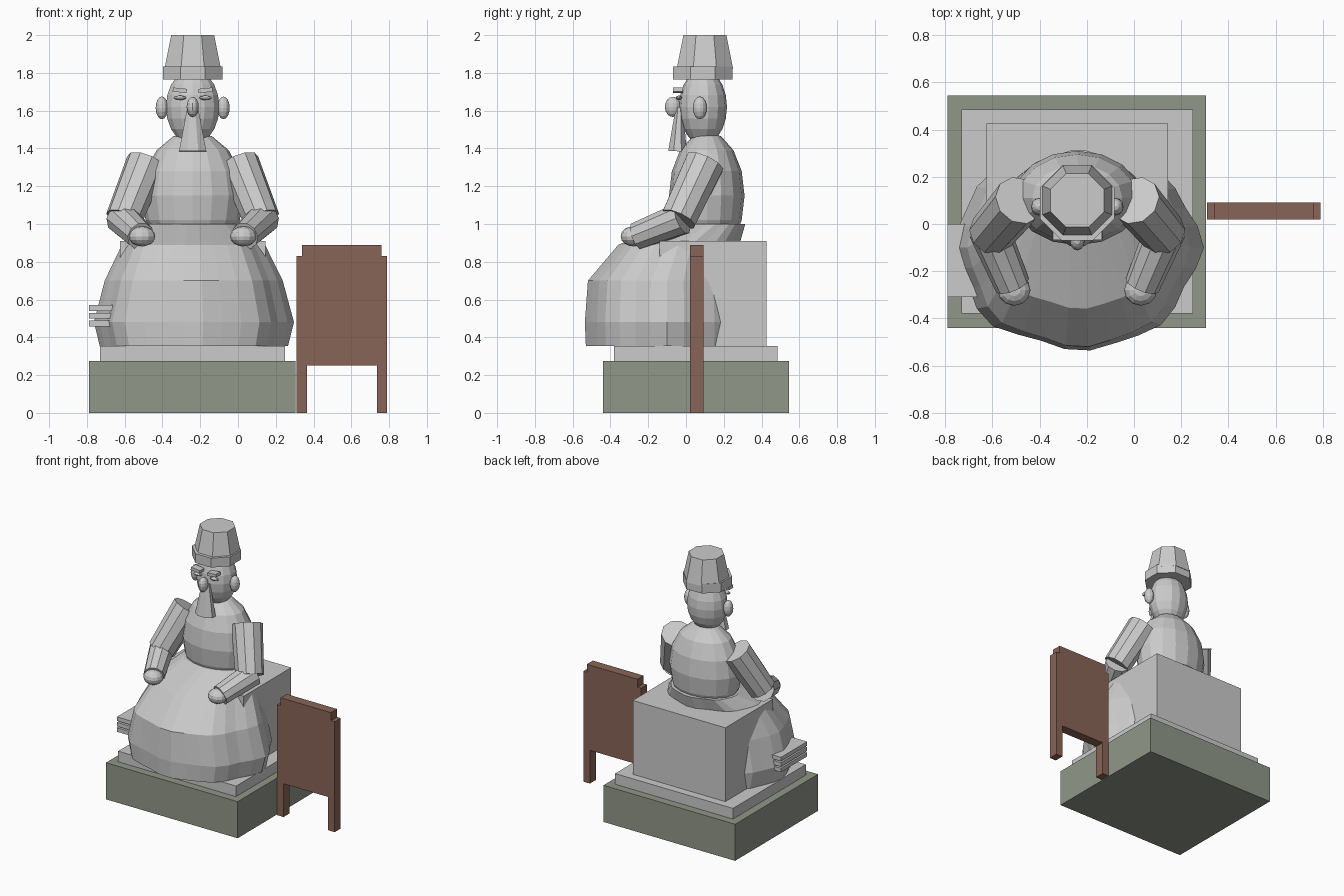
import bpy, bmesh, math
from mathutils import Vector, Matrix

if "Cube" in bpy.data.objects:
    bpy.data.objects.remove(bpy.data.objects["Cube"])

CX = -0.24  # symmetry plane of the seated figure


def material(name, rgb):
    m = bpy.data.materials.new(name)
    m.diffuse_color = (*rgb, 1)
    m.use_nodes = True
    m.node_tree.nodes["Principled BSDF"].inputs["Base Color"].default_value = m.diffuse_color
    return m


GREEN = material("green_stone", (0.28, 0.31, 0.25))
BROWN = material("brown_wood", (0.25, 0.13, 0.095))


def finish(name, bm, mat=None):
    bmesh.ops.recalc_face_normals(bm, faces=bm.faces)
    me = bpy.data.meshes.new(name)
    bm.to_mesh(me)
    bm.free()
    ob = bpy.data.objects.new(name, me)
    bpy.context.collection.objects.link(ob)
    if mat:
        me.materials.append(mat)
    return ob


def box(name, lo, hi, mat=None, tilt=0):
    lo, hi = Vector(lo), Vector(hi)
    bm = bmesh.new()
    m = (Matrix.Translation((lo + hi) / 2) @ Matrix.Rotation(tilt, 4, 'Y')
         @ Matrix.Diagonal((*(hi - lo), 1)))
    bmesh.ops.create_cube(bm, size=1, matrix=m)
    return finish(name, bm, mat)


def ball(name, c, r, seg=12, rings=8):
    bm = bmesh.new()
    m = Matrix.Translation(c) @ Matrix.Diagonal((*r, 1))
    bmesh.ops.create_uvsphere(bm, u_segments=seg, v_segments=rings, radius=1, matrix=m)
    return finish(name, bm)


def tube(name, a, b, ra, rb, sides=8, sy=1):
    """Tapered cylinder from point a (radius ra) to point b (radius rb)."""
    a, b = Vector(a), Vector(b)
    d = b - a
    bm = bmesh.new()
    m = (Matrix.Translation((a + b) / 2) @ d.to_track_quat('Z', 'Y').to_matrix().to_4x4()
         @ Matrix.Diagonal((1, sy, 1, 1)) @ Matrix.Rotation(math.pi / sides, 4, 'Z'))
    bmesh.ops.create_cone(bm, cap_ends=True, segments=sides, radius1=ra, radius2=rb,
                          depth=d.length, matrix=m)
    return finish(name, bm)


# Pedestal and seat
box("base", (-0.79, -0.44, 0), (0.305, 0.545, 0.275), GREEN)
box("plinth", (-0.73, -0.38, 0.275), (0.25, 0.485, 0.355))
box("seat_block", (-0.625, -0.14, 0.355), (0.145, 0.425, 0.91))

# Robe skirt: stacked oval rings with folds (z, centre y, x radius, y radius, fold depth)
rings = [(0.355, -0.10, 0.485, 0.425, 0.04), (0.48, -0.10, 0.515, 0.43, 0.04),
         (0.70, -0.10, 0.46, 0.415, 0.035), (0.89, -0.04, 0.37, 0.315, 0.035),
         (1.00, 0.115, 0.255, 0.195, 0.03)]
N = 30
bm = bmesh.new()
loops = []
for z, cy, rx, ry, fold in rings:
    loop = []
    for i in range(N):
        a = 2 * math.pi * i / N
        k = 1 + fold * (0.7 * math.cos(8 * a) + 0.4 * math.sin(5 * a + 1))
        loop.append(bm.verts.new((CX + rx * k * math.cos(a), cy + ry * k * math.sin(a), z)))
    loops.append(loop)
for lo, hi in zip(loops, loops[1:]):
    for i in range(N):
        j = (i + 1) % N
        bm.faces.new((lo[i], lo[j], hi[j], hi[i]))
bm.faces.new(loops[0])
bm.faces.new(loops[-1])
finish("robe_skirt", bm)

# Torso and head
ball("torso", (CX, 0.11, 1.15), (0.27, 0.20, 0.34), 16, 8)
ball("head", (CX, 0.09, 1.62), (0.145, 0.127, 0.2), 14, 10)
ball("nose", (CX, -0.07, 1.62), (0.032, 0.042, 0.053))
tube("beard", (CX, -0.045, 1.385), (CX, -0.035, 1.62), 0.078, 0.03, 8, 0.68)

# Hat
tube("hat_band", (CX, 0.088, 1.765), (CX, 0.088, 1.835), 0.171, 0.171)
tube("hat_crown", (CX, 0.1, 1.82), (CX, 0.1, 2.0), 0.162, 0.123)

# Paired parts on both sides of the figure
for s, side in ((-1, "left"), (1, "right")):
    def p(x, y, z):
        return (CX + s * x, y, z)
    tube("upper_arm_" + side, p(0.245, 0.1, 1.325), p(0.365, -0.04, 1.025), 0.108, 0.098, 10)
    tube("forearm_" + side, p(0.375, -0.02, 1.03), p(0.275, -0.26, 0.935), 0.088, 0.075, 10)
    ball("hand_" + side, p(0.268, -0.28, 0.935), (0.07, 0.066, 0.053))
    ball("ear_" + side, p(0.163, 0.073, 1.615), (0.033, 0.037, 0.06))
    ball("eye_" + side, p(0.068, -0.038, 1.668), (0.036, 0.016, 0.012), 10, 6)
    x = CX + s * 0.068
    box("eyebrow_" + side, (x - 0.037, -0.068, 1.697), (x + 0.037, -0.015, 1.719),
        tilt=-s * 0.1)

# Stacked slats beside the robe
for i in range(3):
    z = 0.458 + 0.041 * i
    box("slat_%d" % (i + 1), (-0.79, -0.31, z), (-0.63, 0.0, z + 0.03))

# Standing board: outline with two legs and a raised top
half = [(0.24, 0), (0.24, 0.83), (0.21, 0.83), (0.21, 0.89)]
outline = ([(0.185, 0.25), (0.185, 0)] + half
           + [(-x, z) for x, z in reversed(half)] + [(-0.185, 0), (-0.185, 0.25)])
bm = bmesh.new()
face = bm.faces.new([bm.verts.new((0.55 + x, 0.02, z)) for x, z in outline])
ext = bmesh.ops.extrude_face_region(bm, geom=[face])
bmesh.ops.translate(bm, vec=(0, 0.072, 0),
                    verts=[v for v in ext["geom"] if isinstance(v, bmesh.types.BMVert)])
finish("standing_board", bm, BROWN)
